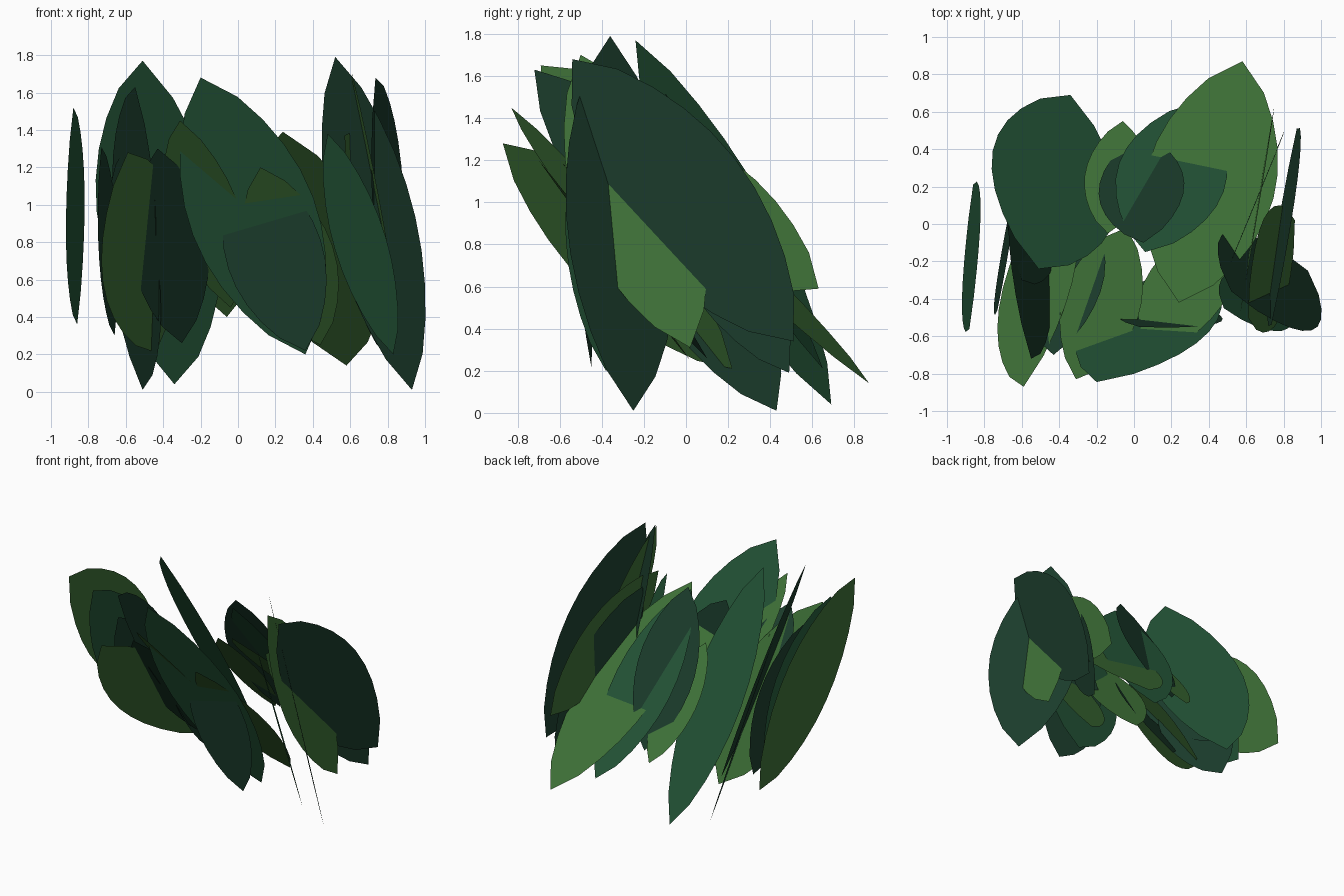
import bpy, math
from mathutils import Vector

if "Cube" in bpy.data.objects:
    bpy.data.objects.remove(bpy.data.objects["Cube"])


def material(name, rgb):
    m = bpy.data.materials.new(name)
    m.diffuse_color = (*rgb, 1)
    m.use_nodes = True
    m.node_tree.nodes["Principled BSDF"].inputs["Base Color"].default_value = m.diffuse_color
    return m


LIGHT = material("light_green", (0.05, 0.17, 0.04))
MID = material("mid_green", (0.018, 0.095, 0.04))
DARK = material("dark_green", (0.011, 0.046, 0.025))


# One flat pointed leaf: upper tip, lower tip, rough sideways direction
def leaf(name, top, bottom, side, mat, ratio=0.19, steps=10):
    a, b = Vector(top), Vector(bottom)
    axis = b - a
    d = axis.normalized()
    s = Vector(side)
    s = (s - d * s.dot(d)).normalized() * axis.length * ratio
    ts = [i / steps for i in range(steps + 1)]

    def w(t):
        return max(0.0, math.sin(math.pi * t)) ** 0.7

    pts = [a + axis * t + s * w(t) for t in ts]
    pts += [a + axis * t - s * w(t) for t in reversed(ts[1:-1])]
    me = bpy.data.meshes.new(name)
    me.from_pydata(pts, [], [list(range(len(pts)))])
    me.materials.append(mat)
    ob = bpy.data.objects.new(name, me)
    bpy.context.collection.objects.link(ob)


# Left group
leaf("left_edge_leaf", (-1, -.69, 1.65), (-1, .51, .42), (0, .7, .7), LIGHT)
leaf("left_outer_leaf", (-.88, -.56, 1.52), (-.86, .21, .36), (.18, .8, .5), MID)
leaf("left_side_leaf", (-.73, -.46, 1.31), (-.66, .1, .3), (.2, .8, .45), DARK)
leaf("left_back_leaf", (-.51, -.24, 1.77), (-.34, .69, .04), (-.85, .35, .28), MID)
leaf("left_long_leaf", (-.55, -.72, 1.63), (-.56, .36, .35), (-.4, .65, .5), DARK, 0.16)
leaf("left_low_leaf", (-.6, -.3, 1.3), (-.51, .43, .01), (-.5, .71, .5), DARK)
leaf("left_front_leaf", (-.59, -.87, 1.28), (-.44, .22, .21), (-.65, -.4, -.5), LIGHT)
leaf("left_inner_leaf", (-.43, -.7, 1.3), (-.3, .1, .26), (.95, .15, .1), DARK, 0.16)

# Middle group
leaf("middle_front_leaf", (-.2, -.845, 1.68), (.36, -.22, .2), (1, 0, 0), MID, 0.2)
leaf("middle_pale_leaf", (-.31, -.83, 1.45), (-.04, -.02, .45), (.7, -.3, 0), LIGHT, 0.16)
leaf("middle_dark_leaf", (.03, -.55, 1.25), (.36, -.45, .22), (1, -.1, .1), DARK, 0.24)
leaf("middle_low_leaf", (.12, -.7, 1.2), (.44, .02, .25), (1, -.1, .2), LIGHT)
leaf("middle_back_leaf", (.06, -.15, 1.48), (.34, .65, .21), (.9, -.25, .05), MID)
leaf("small_back_leaf", (-.14, -.05, 1.15), (-.06, .55, .4), (.9, -.1, .1), LIGHT, 0.17)
leaf("small_dark_leaf", (.05, -.1, 1.52), (.03, .48, .45), (1, .1, .1), DARK, 0.19)
leaf("right_back_leaf", (.24, -.42, 1.39), (.58, .87, .14), (1, -.26, 0), LIGHT)

# Right group
leaf("right_tall_leaf", (.52, -.36, 1.79), (.93, -.25, .01), (.23, -.27, .03), DARK)
leaf("right_front_leaf", (.48, -.45, 1.38), (.83, -.38, .2), (.496, -.709, .5), MID, 0.17)
leaf("right_broad_leaf", (.735, -.54, 1.68), (.87, .51, .34), (.22, .77, .6), DARK)
leaf("right_pale_leaf", (.61, -.5, 1.70), (.86, .02, .31), (-.13, .8, .3), LIGHT, 0.19)
leaf("right_upper_leaf", (.57, -.47, 1.37), (.75, .63, .59), (.1, .5, .8), LIGHT)
leaf("right_inner_leaf", (.52, -.2, 1.36), (.8, .49, .19), (.3, .7, .4), DARK, 0.16)
